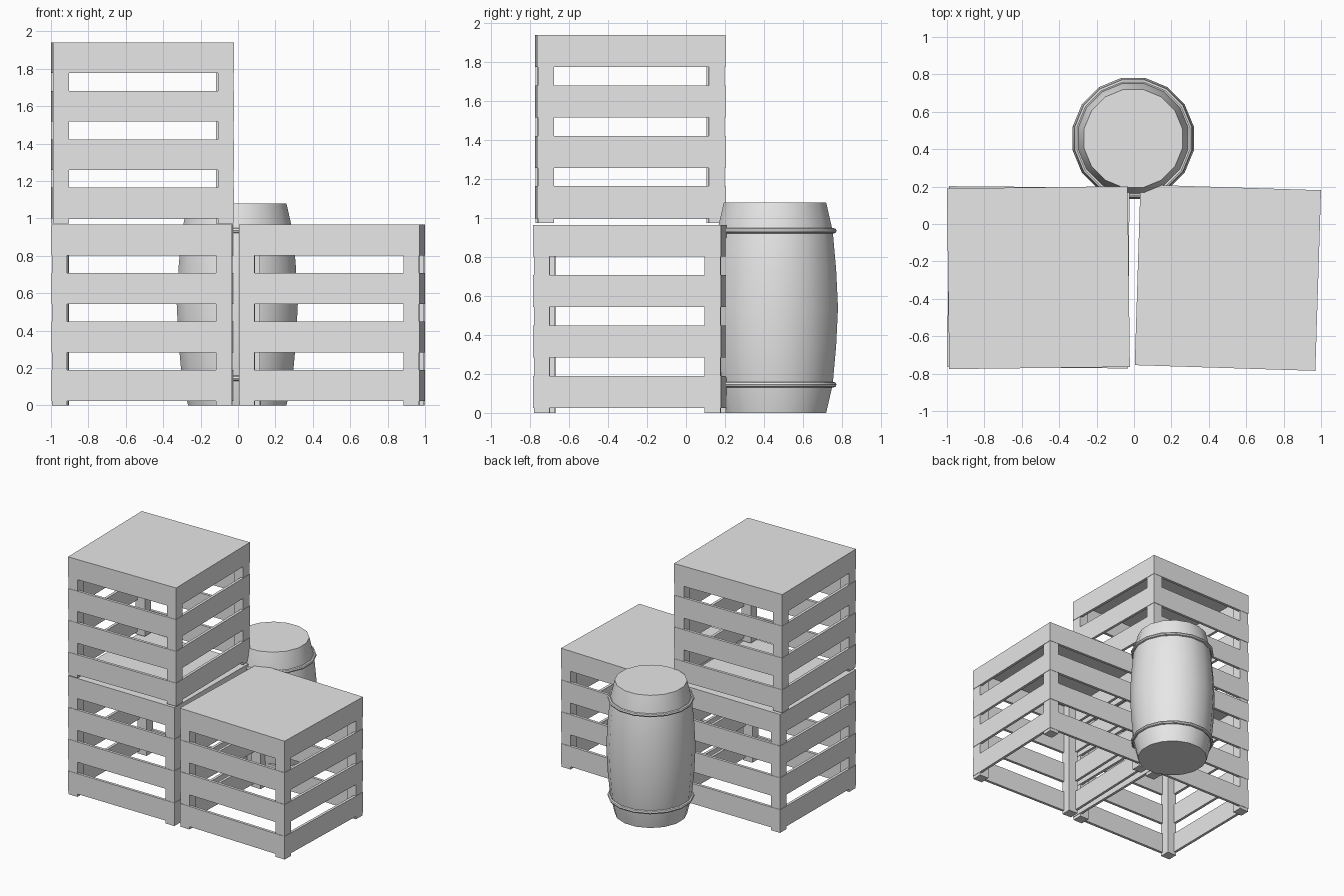
import bpy, bmesh, math
from mathutils import Matrix, Vector

cube = bpy.data.objects.get("Cube")
if cube:
    bpy.data.objects.remove(cube, do_unlink=True)

grey = bpy.data.materials.new("plain grey")
grey.use_nodes = True
colour = (0.8, 0.8, 0.8, 1)
grey.diffuse_color = colour
grey.node_tree.nodes["Principled BSDF"].inputs["Base Color"].default_value = colour

SIZE, POST, SLAT = 0.966, 0.085, 0.022
HALF = SIZE / 2


def finish(bm, name):
    mesh = bpy.data.meshes.new(name)
    bmesh.ops.recalc_face_normals(bm, faces=bm.faces)
    bm.to_mesh(mesh)
    bm.free()
    mesh.materials.append(grey)
    obj = bpy.data.objects.new(name, mesh)
    bpy.context.collection.objects.link(obj)
    return obj


def add_box(bm, low, high, turn=Matrix()):
    low, high = Vector(low), Vector(high)
    bmesh.ops.create_cube(bm, size=1, matrix=turn @ Matrix.Translation((low + high) / 2)
                          @ Matrix.Diagonal((*(high - low), 1)))


def make_crate(name, location, degrees):
    bm = bmesh.new()
    for side in range(4):
        turn = Matrix.Rotation(side * math.pi / 2, 4, "Z")
        # corner post, reaching down as a foot
        edge = HALF - 0.003
        add_box(bm, (-edge, -edge, 0), (POST - HALF, POST - HALF, SIZE - 0.01), turn)
        # four slats per side, butted at the corners
        for row in range(4):
            z = 0.025 + row * 0.259
            add_box(bm, (-HALF, -HALF, z),
                    (HALF - SLAT, SLAT - HALF, min(z + 0.165, SIZE - 0.004)), turn)
    # lid
    add_box(bm, (-HALF, -HALF, SIZE - 0.012), (HALF, HALF, SIZE))
    crate = finish(bm, name)
    crate.location = location
    crate.rotation_euler.z = math.radians(degrees)


make_crate("lower_left_crate", (-0.511, -0.285, 0), -0.5)
make_crate("upper_left_crate", (-0.511, -0.287, 0.974), 0.7)
make_crate("right_crate", (0.502, -0.287, 0), -1.8)


def lathe(name, profile, sides, closed):
    """Spin (radius, height) points about z; cap the ends unless closed."""
    bm = bmesh.new()
    rings = []
    for radius, z in profile:
        angles = [2 * math.pi * (i + 0.5) / sides for i in range(sides)]
        rings.append([bm.verts.new((radius * math.cos(a), radius * math.sin(a), z))
                      for a in angles])
    pairs = list(zip(rings, rings[1:]))
    if closed:
        pairs.append((rings[-1], rings[0]))
    else:
        bm.faces.new(rings[0])
        bm.faces.new(rings[-1])
    for a, b in pairs:
        for i in range(sides):
            j = (i + 1) % sides
            bm.faces.new((a[i], a[j], b[j], b[i]))
    obj = finish(bm, name)
    obj.location = (-0.004, 0.457, 0)
    bpy.ops.object.select_all(action="DESELECT")
    obj.select_set(True)
    bpy.context.view_layer.objects.active = obj
    bpy.ops.object.shade_smooth_by_angle(angle=math.radians(35))


# barrel body
HEIGHT = 1.08
lower = [(0.268, 0), (0.302, 0.145), (0.32, 0.34)]
upper = [(r, HEIGHT - z) for r, z in reversed(lower)]
lathe("barrel", lower + [(0.33, HEIGHT / 2)] + upper, 16, False)

# barrel hoops
for name, z in (("lower_hoop", 0.145), ("upper_hoop", HEIGHT - 0.145)):
    section = [(0.308 + 0.014 * math.cos(a), z + 0.014 * math.sin(a))
               for a in (k * math.pi / 4 for k in range(8))]
    lathe(name, section, 16, True)
